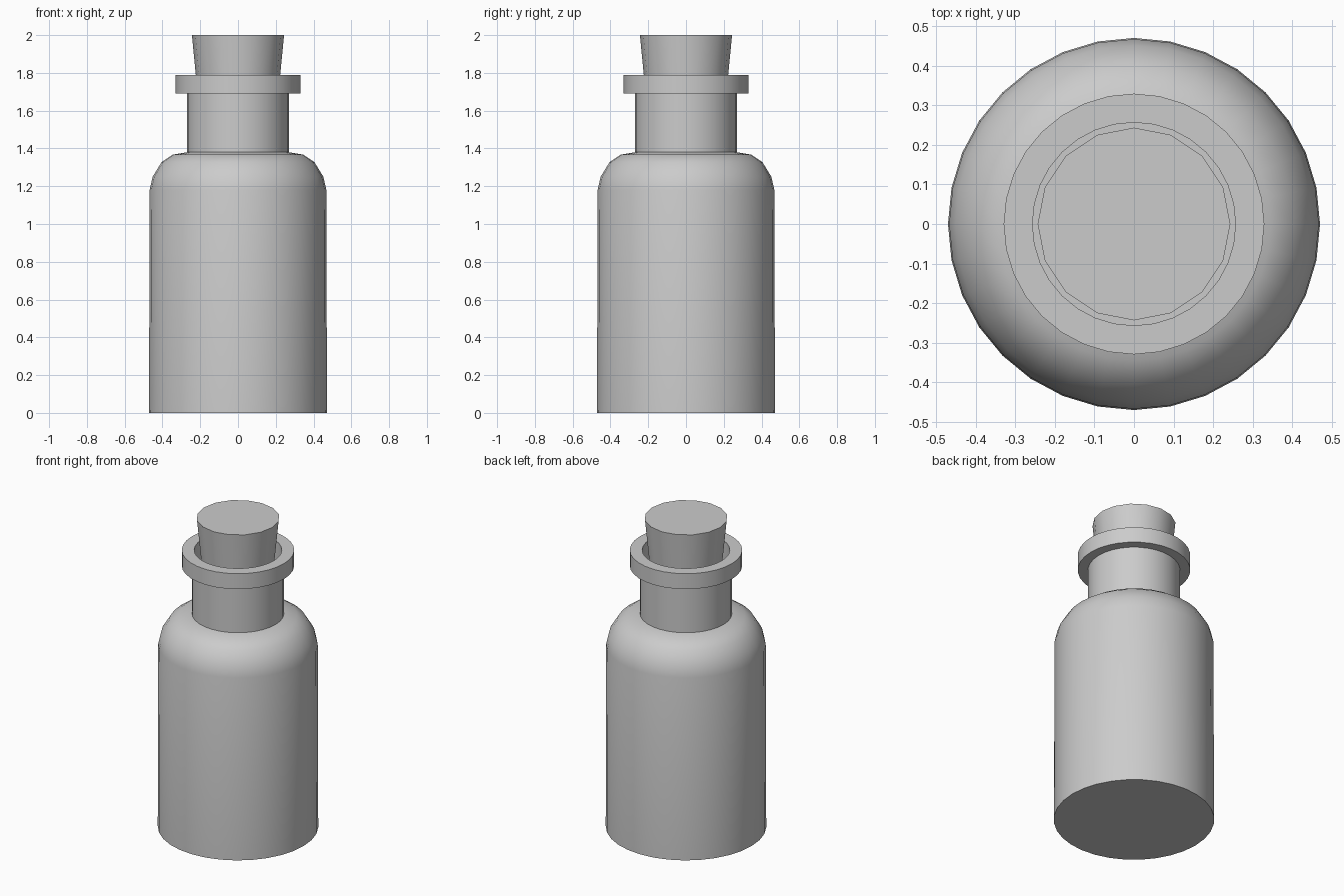
import bpy
import bmesh
from math import cos, sin, tau, radians

cube = bpy.data.objects.get("Cube")
if cube:
    bpy.data.objects.remove(cube, do_unlink=True)

# One plain grey for every part
grey = bpy.data.materials.new("plain_grey")
grey.use_nodes = True
colour = (0.6, 0.6, 0.6, 1)
grey.diffuse_color = colour
grey.node_tree.nodes["Principled BSDF"].inputs["Base Color"].default_value = colour


def lathe(name, profile, sides, closed=False):
    """Spin (radius, height) points around z; open ends are capped."""
    bm = bmesh.new()
    rings = [[bm.verts.new((r * cos(tau * i / sides), r * sin(tau * i / sides), z))
              for i in range(sides)] for r, z in profile]
    pairs = list(zip(rings, rings[1:]))
    if closed:
        pairs.append((rings[-1], rings[0]))
    else:
        bm.faces.new(rings[0])
        bm.faces.new(rings[-1])
    for low, high in pairs:
        for i in range(sides):
            j = (i + 1) % sides
            bm.faces.new((low[i], low[j], high[j], high[i]))
    bmesh.ops.recalc_face_normals(bm, faces=bm.faces)
    mesh = bpy.data.meshes.new(name)
    bm.to_mesh(mesh)
    bm.free()
    mesh.materials.append(grey)
    obj = bpy.data.objects.new(name, mesh)
    bpy.context.collection.objects.link(obj)
    bpy.ops.object.select_all(action="DESELECT")
    obj.select_set(True)
    bpy.context.view_layer.objects.active = obj
    bpy.ops.object.shade_smooth_by_angle(angle=radians(35))
    return obj


# Bottle: outer wall, shoulder, neck, lip, then the thin hollow inside
outside = [(0.471, 0), (0.468, 1.18), (0.452, 1.25), (0.405, 1.327),
           (0.346, 1.367), (0.27, 1.38), (0.27, 1.69), (0.33, 1.69), (0.33, 1.79)]
inside = [(0.257, 1.79), (0.257, 1.367), (0.34, 1.354), (0.395, 1.317),
          (0.439, 1.243), (0.455, 1.18), (0.458, 0.013)]
lathe("bottle", outside + inside, 32)

# Tapered stopper
lathe("stopper", [(0.205, 1.6), (0.244, 2)], 16)
